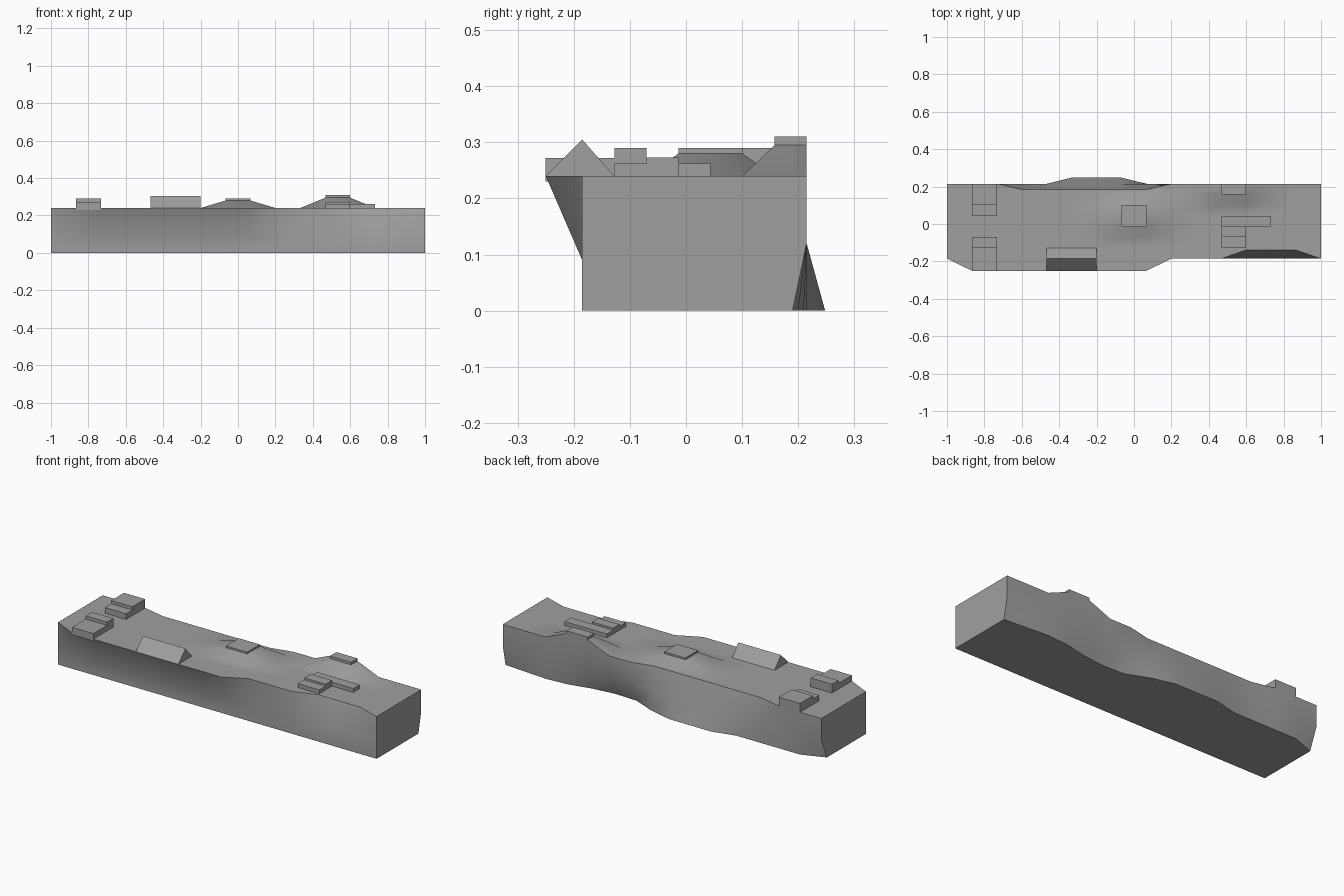
import bpy, bmesh, math

cube = bpy.data.objects.get("Cube")
if cube:
    bpy.data.objects.remove(cube, do_unlink=True)

grey = bpy.data.materials.new("stone_grey")
grey.use_nodes = True
colour = (0.35, 0.35, 0.35, 1)
grey.diffuse_color = colour
grey.node_tree.nodes["Principled BSDF"].inputs["Base Color"].default_value = colour

U = 2 / 15          # column spacing along x
V = 0.4 / 7         # row spacing along y


def col(i):
    return -1 + U * i


def row(j):
    return -0.185 + V * j


def finish(name, bm):
    bmesh.ops.recalc_face_normals(bm, faces=bm.faces)
    mesh = bpy.data.meshes.new(name)
    bm.to_mesh(mesh)
    bm.free()
    mesh.materials.append(grey)
    obj = bpy.data.objects.new(name, mesh)
    bpy.context.collection.objects.link(obj)
    return obj


def loft(name, rings):
    """Skin a list of closed cross-sections and cap both ends."""
    bm = bmesh.new()
    loops = [[bm.verts.new(p) for p in ring] for ring in rings]
    n = len(loops[0])
    for a, b in zip(loops, loops[1:]):
        for k in range(n):
            m = (k + 1) % n
            bm.faces.new((a[k], a[m], b[m], b[k]))
    bm.faces.new(loops[0])
    bm.faces.new(loops[-1])
    return finish(name, bm)


def extrude_x(name, x0, x1, profile):
    return loft(name, [[(x, y, z) for y, z in profile] for x in (x0, x1)])


def block(name, c0, c1, y0, y1, top, base=0.23):
    return extrude_x(name, col(c0), col(c1),
                     [(y0, base), (y1, base), (y1, top), (y0, top)])


# Uneven ledge: overhanging front lip, shallow cut-back and bulging rear foot
def front_edge(i):
    return -0.25 if 1 <= i <= 8 else -0.14 if 12 <= i <= 14 else -0.185


def back_edge(i):
    return 0.185 if 3 <= i <= 8 else 0.215


def height(i, j):
    if i in (7, 8) and j in (3, 4, 5):
        return 0.28
    if i in (11, 12) and j >= 6:
        return 0.295
    return 0.24


back_foot = [0.165, 0.215, 0.215, 0.215, 0.215, 0.248, 0.248, 0.248,
             0.215, 0.16, 0.155, 0.17, 0.2, 0.21, 0.2, 0.19]
rings = []
for i, foot in enumerate(back_foot):
    x = col(i)
    ring = [(x, -0.185, 0), (x, -0.185, 0.09)]
    for j in range(8):
        y = front_edge(i) if j == 0 else back_edge(i) if j == 7 else row(j)
        ring.append((x, y, height(i, j)))
    ring += [(x, 0.215, 0.12), (x, foot, 0)]
    rings.append(ring)
ledge = loft("rock_ledge", rings)
bpy.context.view_layer.objects.active = ledge
ledge.select_set(True)
bpy.ops.object.shade_smooth_by_angle(angle=math.radians(40))

# Wedge ridge on the front lip
extrude_x("front_ridge", col(4), col(6),
          [(-0.25, 0.24), (row(1), 0.24), (-0.185, 0.305)])

# Stepped blocks near the right end
block("front_low_step", 1, 2, -0.25, row(1), 0.272)
block("front_high_step", 1, 2, row(1), row(2), 0.29)
block("rear_low_step", 1, 2, row(4), row(5), 0.272)
block("rear_high_step", 1, 2, row(5), row(7), 0.29)

# Slabs capping the two mounds
block("mound_cap", 7, 8, row(3), row(5), 0.29)
block("rear_mound_cap", 11, 12, row(6), row(7), 0.31, 0.285)

# Stepped group near the left end
block("left_low_step", 11, 12, row(1), row(2), 0.262)
block("left_high_step", 11, 12, row(2), row(3), 0.273)
block("left_long_step", 11, 13, row(3), row(4), 0.262)
